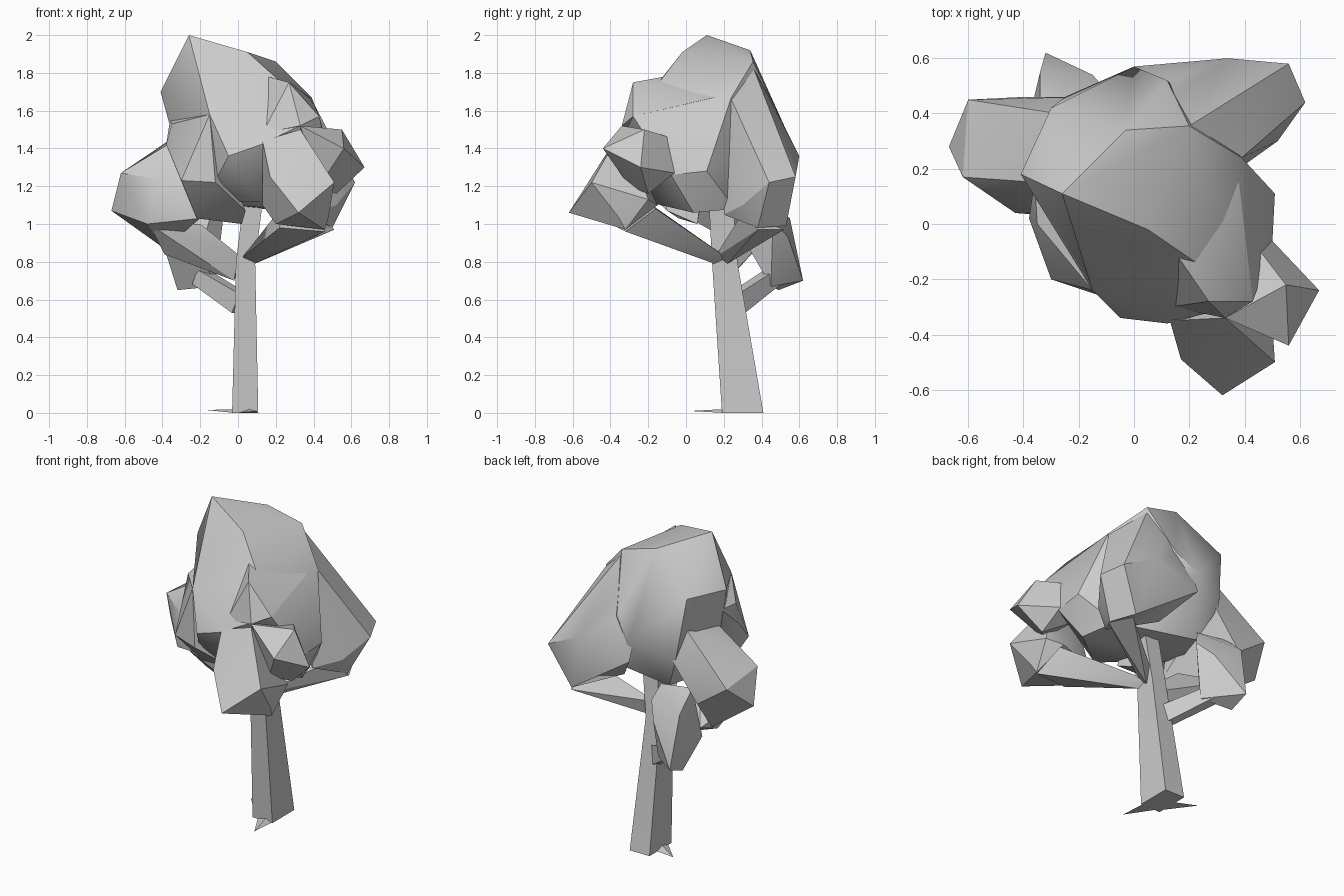
import bpy, bmesh, math
from mathutils import Vector, Quaternion


def finish(name, bm, angle=32):
    bmesh.ops.recalc_face_normals(bm, faces=bm.faces[:])
    mesh = bpy.data.meshes.new(name)
    bm.to_mesh(mesh)
    bm.free()
    ob = bpy.data.objects.new(name, mesh)
    bpy.context.collection.objects.link(ob)
    bpy.ops.object.select_all(action='DESELECT')
    ob.select_set(True)
    bpy.context.view_layer.objects.active = ob
    bpy.ops.object.shade_smooth_by_angle(angle=math.radians(angle))
    return ob


def clump(name, points):
    """Faceted mass wrapped around a few corner points."""
    bm = bmesh.new()
    for p in points:
        bm.verts.new(p)
    res = bmesh.ops.convex_hull(bm, input=bm.verts[:])
    spare = {g for g in res["geom_interior"] + res["geom_unused"]
             if isinstance(g, bmesh.types.BMVert)}
    bmesh.ops.delete(bm, geom=[v for v in spare if v.is_valid], context='VERTS')
    return finish(name, bm)


def limb(name, rings, sides=4, upright=False):
    """Tapered tube through (centre, radius_a, radius_b) rings."""
    bm = bmesh.new()
    way = Vector(rings[-1][0]) - Vector(rings[0][0])
    quat = Quaternion() if upright else way.to_track_quat('Z', 'Y')
    loops = []
    for centre, ra, rb in rings:
        loop = []
        for i in range(sides):
            a = 2 * math.pi * (i + 0.5) / sides
            off = quat @ Vector((ra * math.cos(a), rb * math.sin(a), 0))
            loop.append(bm.verts.new(Vector(centre) + off))
        loops.append(loop)
    for lo, hi in zip(loops, loops[1:]):
        for i in range(sides):
            j = (i + 1) % sides
            bm.faces.new((lo[i], lo[j], hi[j], hi[i]))
    bm.faces.new(loops[0][::-1])
    bm.faces.new(loops[-1])
    return finish(name, bm)


# Trunk and roots
limb("trunk", [((0.038, 0.30, 0.0), 0.098, 0.155),
               ((0.04, 0.205, 0.80), 0.072, 0.095),
               ((0.09, 0.18, 1.2), 0.072, 0.09)], 4, True)
clump("front_root", [(0.10, 0.02, 0.01), (0.0, 0.20, 0.0), (0.10, 0.20, 0.0), (0.06, 0.20, 0.02)])
clump("side_root", [(-0.17, 0.37, 0.015), (-0.02, 0.21, 0.0), (-0.02, 0.33, 0.0), (-0.01, 0.27, 0.02)])

# Branches widening into the leaves
clump("front_right_branch", [
    (0.02, 0.15, 0.82), (0.09, 0.15, 0.79), (0.05, 0.15, 0.85), (0.09, 0.22, 0.82),
    (0.46, -0.32, 0.96), (0.22, -0.36, 0.98), (0.42, -0.16, 1.08), (0.24, -0.18, 1.10)])
clump("back_right_branch", [
    (0.06, 0.15, 0.82), (0.09, 0.22, 0.79), (0.05, 0.22, 0.88),
    (0.51, 0.38, 0.97), (0.44, 0.52, 0.97), (0.42, 0.30, 1.06)])
clump("left_branch", [
    (0.0, 0.18, 0.84), (-0.02, 0.22, 0.70), (0.0, 0.27, 0.76),
    (-0.39, 0.24, 0.84), (-0.47, 0.12, 1.0), (-0.20, 0.15, 1.0), (-0.38, 0.40, 0.90)])
limb("low_branch", [((0.01, 0.27, 0.58), 0.05, 0.08), ((-0.20, 0.46, 0.72), 0.06, 0.06)], 4)

# Leaf masses
clump("crown_leaves", [
    (-0.26, 0.11, 2.0), (0.05, -0.02, 1.91), (-0.03, 0.34, 1.92), (0.20, 0.355, 1.86),
    (-0.41, 0.18, 1.70), (-0.30, 0.42, 1.70), (-0.14, -0.04, 1.80), (0.39, 0.24, 1.67),
    (0.26, -0.20, 1.68), (0.43, -0.28, 1.57), (-0.15, -0.24, 1.58), (-0.05, -0.34, 1.36),
    (0.12, -0.36, 1.42), (0.51, 0.11, 1.28), (0.50, -0.08, 1.26), (0.0, 0.57, 1.40),
    (0.12, 0.52, 1.52), (-0.35, 0.12, 1.52), (-0.12, -0.22, 1.23), (0.11, -0.22, 1.12),
    (-0.15, 0.38, 1.10), (0.36, 0.26, 1.08), (0.42, 0.04, 1.06), (-0.25, 0.1, 1.12),
    (-0.25, 0.46, 1.32)])
clump("brow_leaves", [
    (0.27, -0.28, 1.75), (0.12, -0.06, 1.79), (0.38, 0.15, 1.67), (0.43, -0.28, 1.57),
    (0.33, -0.34, 1.52), (0.13, -0.30, 1.48), (0.30, -0.1, 1.5)])
clump("front_left_leaves", [
    (-0.15, -0.24, 1.58), (-0.35, 0.0, 1.53), (-0.38, 0.02, 1.42), (-0.30, -0.20, 1.23),
    (-0.12, -0.26, 1.22), (-0.22, -0.04, 1.03), (0.04, -0.10, 1.07), (-0.1, 0.1, 1.3),
    (-0.36, 0.16, 1.55), (0.02, 0.06, 1.0)])
clump("left_leaves", [
    (-0.67, 0.28, 1.07), (-0.60, 0.45, 1.22), (-0.62, 0.17, 1.27), (-0.43, 0.04, 1.24),
    (-0.48, 0.08, 1.0), (-0.39, 0.30, 0.87), (-0.40, 0.46, 1.08), (-0.45, 0.33, 1.37),
    (-0.20, 0.02, 1.03), (-0.20, 0.46, 1.34), (-0.2, 0.05, 1.25), (-0.34, 0.15, 1.44),
    (-0.28, 0.40, 1.50)])
clump("low_back_leaves", [
    (-0.32, 0.62, 0.70), (-0.15, 0.54, 0.93), (-0.34, 0.55, 1.03), (-0.32, 0.49, 0.65),
    (-0.12, 0.45, 0.67), (-0.38, 0.38, 0.84), (-0.20, 0.34, 0.86), (-0.12, 0.42, 1.12),
    (-0.34, 0.42, 1.15), (-0.08, 0.46, 1.02)])
clump("back_right_leaves", [
    (0.62, 0.44, 1.22), (0.56, 0.58, 1.25), (0.46, 0.48, 1.42), (0.34, 0.60, 1.36),
    (0.52, 0.30, 1.10), (0.50, 0.38, 0.98), (0.43, 0.53, 0.99), (0.12, 0.52, 1.50),
    (0.39, 0.24, 1.66), (0.0, 0.57, 1.28), (0.15, 0.40, 1.10), (0.20, 0.355, 1.83),
    (-0.02, 0.35, 1.86), (0.38, 0.2, 1.05)])
clump("right_leaves", [
    (0.67, -0.24, 1.30), (0.55, -0.22, 1.50), (0.56, -0.44, 1.40), (0.43, -0.30, 1.20),
    (0.45, -0.09, 1.46), (0.50, -0.06, 1.27), (0.33, -0.34, 1.52), (0.52, -0.20, 1.16),
    (0.35, -0.1, 1.25)])
clump("front_leaves", [
    (0.32, -0.62, 1.06), (0.17, -0.49, 1.25), (0.51, -0.50, 1.22), (0.48, -0.36, 1.04),
    (0.20, -0.37, 1.0), (0.46, -0.32, 0.97), (0.13, -0.35, 1.44), (0.33, -0.34, 1.50),
    (0.13, -0.25, 1.10), (0.40, -0.15, 1.10), (0.49, -0.20, 1.13)])
